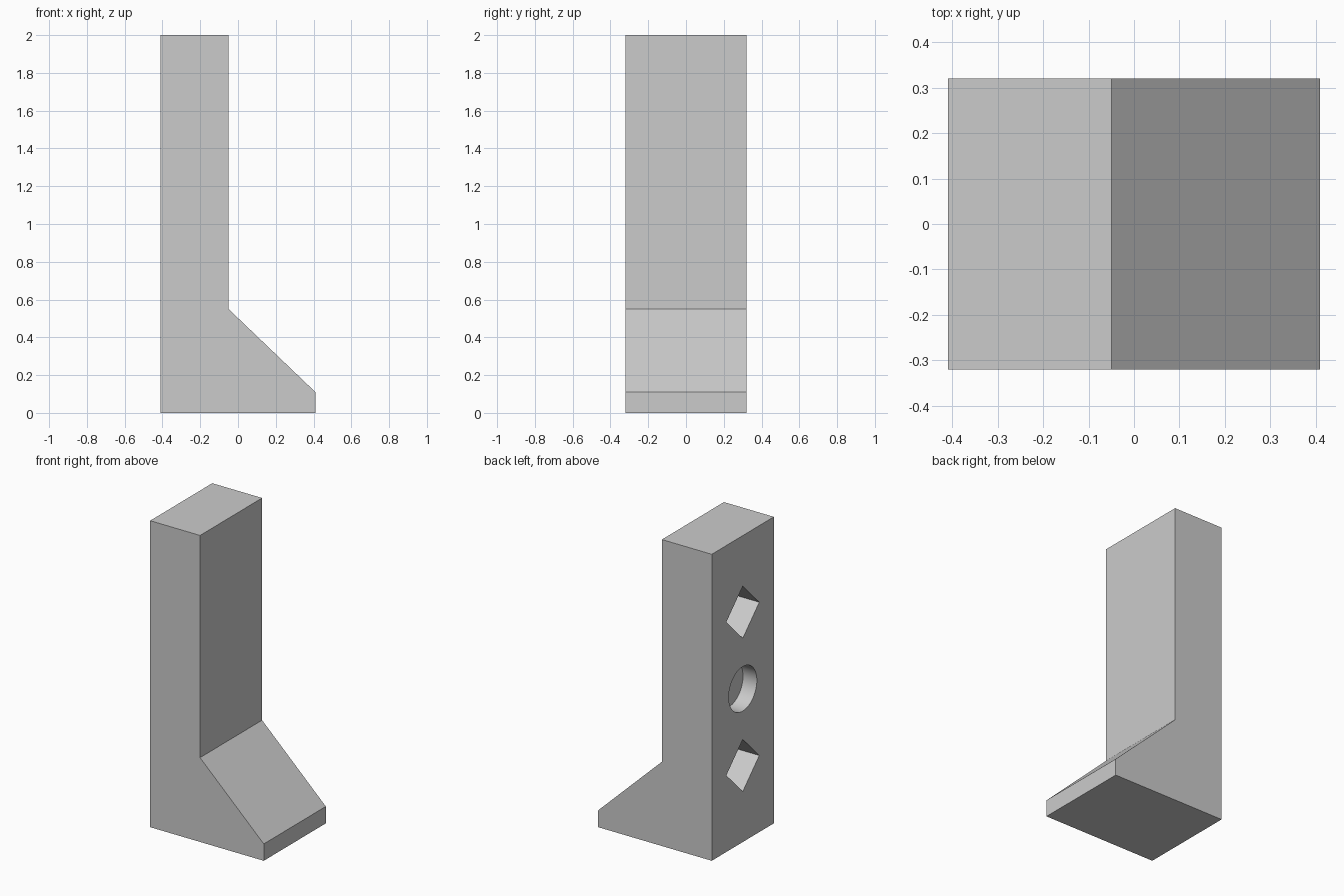
import bpy
import bmesh
import math

cube = bpy.data.objects.get("Cube")
if cube:
    bpy.data.objects.remove(cube, do_unlink=True)

grey = bpy.data.materials.new("plain grey")
grey.use_nodes = True
COLOUR = (0.6, 0.6, 0.6, 1)
grey.diffuse_color = COLOUR
grey.node_tree.nodes["Principled BSDF"].inputs["Base Color"].default_value = COLOUR

BACK_X, HALF_WIDTH = -0.41, 0.32


def add_object(name, bm):
    bmesh.ops.recalc_face_normals(bm, faces=bm.faces)
    mesh = bpy.data.meshes.new(name)
    bm.to_mesh(mesh)
    bm.free()
    mesh.materials.append(grey)
    obj = bpy.data.objects.new(name, mesh)
    bpy.context.collection.objects.link(obj)
    return obj


# Upright with a sloping foot, extruded from its side profile
profile = [(BACK_X, 0), (0.41, 0), (0.41, 0.11), (-0.05, 0.55), (-0.05, 2), (BACK_X, 2)]
bm = bmesh.new()
face = bm.faces.new([bm.verts.new((x, -HALF_WIDTH, z)) for x, z in profile])
extruded = bmesh.ops.extrude_face_region(bm, geom=[face])
moved = [v for v in extruded["geom"] if isinstance(v, bmesh.types.BMVert)]
bmesh.ops.translate(bm, verts=moved, vec=(0, 2 * HALF_WIDTH, 0))
body = add_object("upright_with_foot", bm)


# Blind sockets in the flat long face: diamond, round, diamond
def cut_socket(name, z, radius, sides, depth):
    bm = bmesh.new()
    bmesh.ops.create_cone(bm, cap_ends=True, segments=sides,
                          radius1=radius, radius2=radius, depth=2 * depth)
    cutter = add_object(name, bm)
    cutter.rotation_euler.y = math.pi / 2
    cutter.location = (BACK_X, 0, z)
    cutter.hide_render = True
    cutter.hide_viewport = True
    mod = body.modifiers.new(name, 'BOOLEAN')
    mod.operation = 'DIFFERENCE'
    mod.solver = 'EXACT'
    mod.object = cutter


cut_socket("lower_diamond_cutter", 0.5, 0.17, 4, 0.18)
cut_socket("round_cutter", 1.0, 0.145, 48, 0.1)
cut_socket("upper_diamond_cutter", 1.5, 0.17, 4, 0.18)

# Apply the cuts, then smooth only the round socket wall
bpy.context.view_layer.update()
evaluated = body.evaluated_get(bpy.context.evaluated_depsgraph_get())
cut_mesh = bpy.data.meshes.new_from_object(evaluated)
body.modifiers.clear()
body.data = cut_mesh
for obj in [o for o in bpy.data.objects if o.name.endswith("_cutter")]:
    bpy.data.objects.remove(obj, do_unlink=True)

bpy.ops.object.select_all(action='DESELECT')
body.select_set(True)
bpy.context.view_layer.objects.active = body
bpy.ops.object.shade_smooth_by_angle(angle=math.radians(30))
